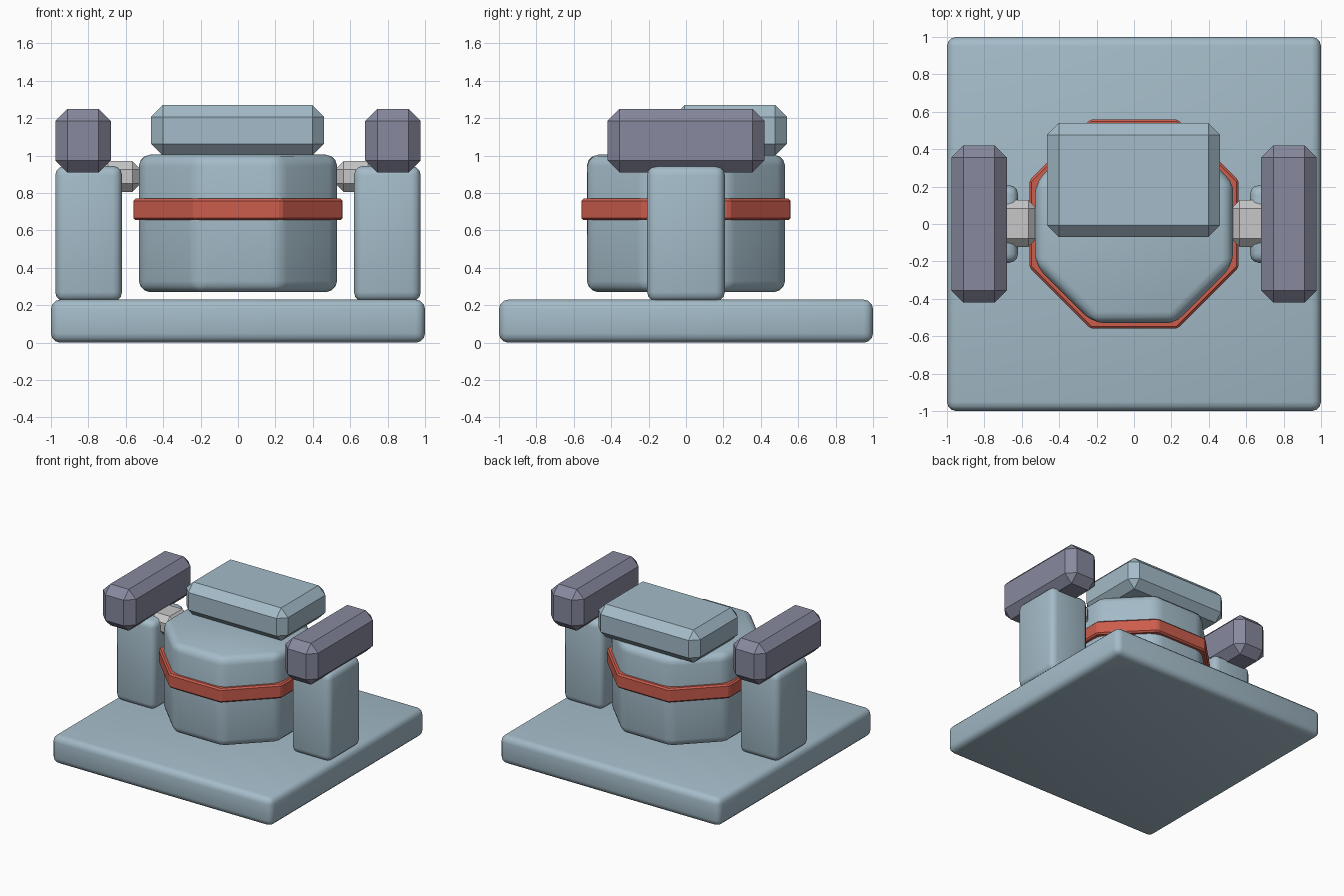
import bpy, bmesh, math
from mathutils import Matrix

if "Cube" in bpy.data.objects:
    bpy.data.objects.remove(bpy.data.objects["Cube"])


def material(name, rgb):
    m = bpy.data.materials.new(name)
    m.diffuse_color = (*rgb, 1)
    m.use_nodes = True
    m.node_tree.nodes["Principled BSDF"].inputs["Base Color"].default_value = m.diffuse_color
    return m


BLUE = material("pale_blue", (0.37, 0.50, 0.58))
SLATE = material("slate_violet", (0.245, 0.25, 0.34))
RED = material("brick_red", (0.60, 0.11, 0.075))
GREY = material("light_grey", (0.58, 0.57, 0.58))


def finish(bm, name, mat, bevel, segments, smooth):
    me = bpy.data.meshes.new(name)
    bm.to_mesh(me)
    bm.free()
    ob = bpy.data.objects.new(name, me)
    bpy.context.collection.objects.link(ob)
    me.materials.append(mat)
    mod = ob.modifiers.new("edge_bevel", 'BEVEL')
    mod.width = bevel
    mod.segments = segments
    mod.limit_method = 'ANGLE'
    mod.angle_limit = math.radians(20)
    if smooth:
        bpy.ops.object.select_all(action='DESELECT')
        ob.select_set(True)
        bpy.context.view_layer.objects.active = ob
        bpy.ops.object.modifier_apply(modifier=mod.name)
        bpy.ops.object.shade_smooth_by_angle(angle=math.radians(40))
    return ob


def box(name, x, y, z, mat, bevel, segments=1, smooth=False):
    """Bevelled box from (min, max) ranges."""
    bm = bmesh.new()
    bmesh.ops.create_cube(bm, size=1)
    for v in bm.verts:
        v.co = [(r[0] + r[1]) / 2 + c * (r[1] - r[0])
                for r, c in zip((x, y, z), v.co)]
    return finish(bm, name, mat, bevel, segments, smooth)


def octagon(name, apothem, z, mat, bevel, segments=1, smooth=False):
    """Bevelled octagonal prism with flats facing the axes."""
    bm = bmesh.new()
    r = apothem / math.cos(math.pi / 8)
    bmesh.ops.create_cone(bm, cap_ends=True, segments=8, radius1=r, radius2=r,
                          depth=z[1] - z[0])
    # Turn a flat toward the front whatever the starting vertex
    v = bm.verts[:][0].co
    turn = math.pi / 8 - math.atan2(v.y, v.x)
    bmesh.ops.transform(bm, matrix=Matrix.Translation((0, 0, sum(z) / 2))
                        @ Matrix.Rotation(turn, 4, 'Z'), verts=bm.verts)
    return finish(bm, name, mat, bevel, segments, smooth)


# Base and central drum
box("base_plate", (-1, 1), (-1, 1), (0, 0.23), BLUE, 0.05, 3, True)
octagon("drum", 0.53, (0.27, 1.005), BLUE, 0.06, 3, True)
octagon("drum_band", 0.56, (0.655, 0.77), RED, 0.012)

# Offset slab on top of the drum
box("top_slab", (-0.465, 0.46), (-0.07, 0.54), (1.0, 1.27), BLUE, 0.063)

# Side posts, pivots and arms
for side, s in (("left", -1), ("right", 1)):
    def span(a, b):
        return tuple(sorted((s * a, s * b)))
    box(side + "_post", span(0.62, 0.977), (-0.208, 0.208), (0.22, 0.945),
        BLUE, 0.05, 3, True)
    box(side + "_pivot", span(0.52, 0.74), (-0.122, 0.128), (0.805, 0.97), GREY, 0.045)
    box(side + "_arm", span(0.68, 0.977), (-0.42, 0.42), (0.91, 1.25), SLATE, 0.065)
